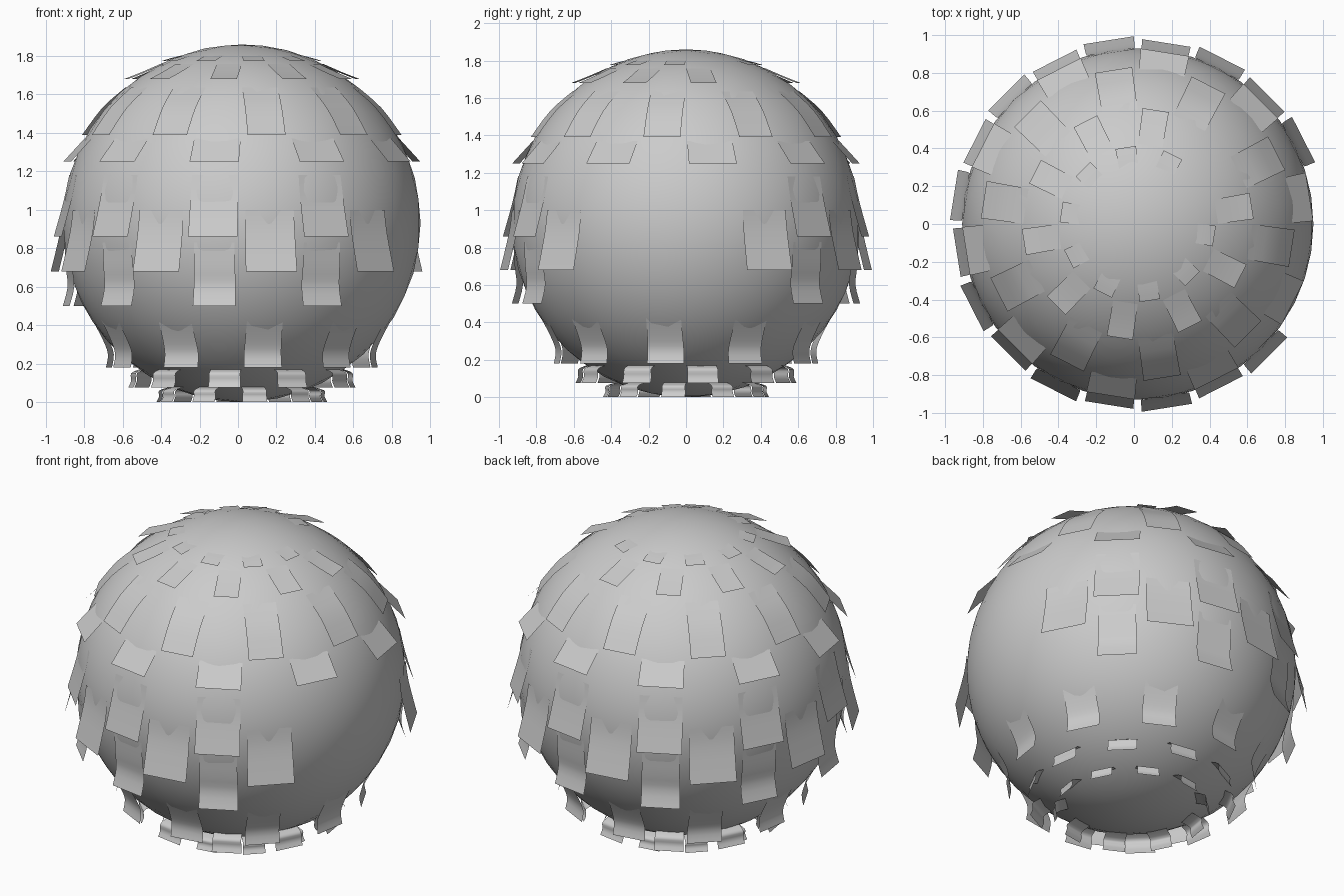
import bpy, bmesh, math

if "Cube" in bpy.data.objects:
    bpy.data.objects.remove(bpy.data.objects["Cube"])

CX, R = 0.02, 0.93          # ball offset in x, radius (also its centre height)

grey = bpy.data.materials.new("plain_grey")
grey.diffuse_color = (0.6, 0.6, 0.6, 1)
grey.use_nodes = True
grey.node_tree.nodes["Principled BSDF"].inputs["Base Color"].default_value = grey.diffuse_color


def finish(name, bm):
    me = bpy.data.meshes.new(name)
    bm.to_mesh(me)
    bm.free()
    me.materials.append(grey)
    for p in me.polygons:
        p.use_smooth = True
    ob = bpy.data.objects.new(name, me)
    bpy.context.collection.objects.link(ob)
    return ob


# Round body
bm = bmesh.new()
bmesh.ops.create_icosphere(bm, subdivisions=4, radius=R)
bmesh.ops.translate(bm, verts=bm.verts, vec=(CX, 0, R))
finish("ball", bm)


def smooth_path(pts, steps=3):
    """Catmull-Rom curve through the (radius, height) points."""
    p = [pts[0]] + list(pts) + [pts[-1]]
    out = []
    for i in range(1, len(p) - 2):
        for s in range(steps):
            t = s / steps
            out.append([0.5 * (2 * b + (c - a) * t + (2 * a - 5 * b + 4 * c - d) * t * t
                               + (3 * b - a - 3 * c + d) * t ** 3)
                        for a, b, c, d in zip(p[i - 1], p[i], p[i + 1], p[i + 2])])
    return out + [list(pts[-1])]


def flap_row(name, start, width, profile, skip=()):
    """Ten thin flaps around the ball, each a strip that follows the profile."""
    bm = bmesh.new()
    path = smooth_path(profile)
    for k in range(10):
        deg = start + 36 * k
        if deg in skip:
            continue
        c, s = math.cos(math.radians(deg)), math.sin(math.radians(deg))
        last = None
        for i, (r, z) in enumerate(path):
            h = width / 2 * (0.94 + 0.06 * i / (len(path) - 1))
            pair = [bm.verts.new((CX + r * c - w * s, r * s + w * c, z)) for w in (-h, h)]
            if last:
                bm.faces.new((last[0], pair[0], pair[1], last[1]))
            last = pair
    finish(name, bm)


# Rows of flaps from the crown down; rows five to seven leave an opening on the +x side
A, B = 27, 9
flap_row("flap_row_1", A, 0.11, [(.30, 1.805), (.36, 1.79), (.41, 1.775)], skip=(27,))
flap_row("flap_row_2", B, 0.14, [(.42, 1.758), (.52, 1.715), (.61, 1.68)], skip=(45,))
flap_row("flap_row_3", A, 0.20, [(.60, 1.635), (.72, 1.53), (.825, 1.39)])
flap_row("flap_row_4", B, 0.26, [(.81, 1.37), (.865, 1.31), (.92, 1.25)])
flap_row("flap_row_5", B, 0.26, [(.89, 1.18), (.92, 1.04), (.97, .86)], skip=(9, 333))
flap_row("flap_row_6", A, 0.27, [(.922, 1.0), (.937, .88), (.985, .68)], skip=(351,))
flap_row("flap_row_7", B, 0.225, [(.918, .83), (.91, .7), (.90, .6), (.925, .5)], skip=(9, 333))
flap_row("flap_row_8", A, 0.20, [(.785, .45), (.72, .33), (.69, .25), (.70, .18)])
flap_row("flap_row_9", B, 0.17, [(.525, .17), (.57, .15), (.57, .11), (.585, .075)])
flap_row("flap_row_10", A, 0.13, [(.36, .08), (.425, .06), (.425, .03), (.44, 0)])
